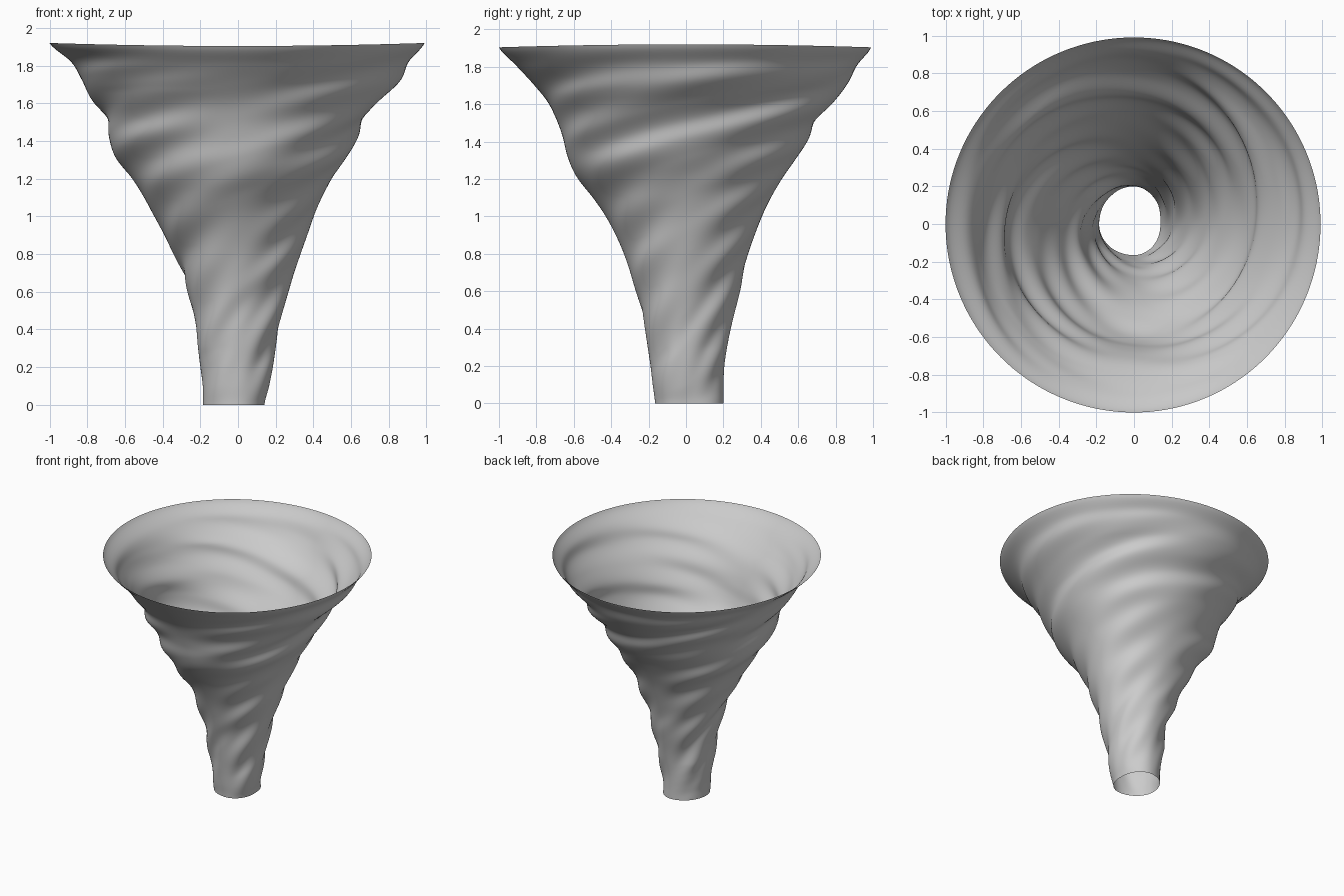
import bpy, bmesh, math

if "Cube" in bpy.data.objects:
    bpy.data.objects.remove(bpy.data.objects["Cube"])

# Funnel radius every 0.1 in height, at four directions: +x, +y, -x, -y
PROFILES = [
    [.14, .165, .185, .2, .212, .24, .27, .3, .335, .37,
     .405, .45, .505, .575, .635, .66, .75, .86, .905, .99],
    [.2, .2, .205, .22, .24, .265, .29, .305, .335, .37,
     .41, .46, .52, .59, .655, .69, .79, .865, .915, .99],
    [.185, .187, .2, .212, .22, .24, .27, .285, .345, .395,
     .45, .505, .57, .65, .682, .69, .775, .825, .885, 1.0],
    [.165, .178, .19, .205, .22, .235, .27, .3, .335, .38,
     .435, .505, .585, .63, .655, .69, .74, .82, .91, 1.0],
]
N = len(PROFILES[0])
# Smooth average funnel that the swirling ridges are added to
MEAN = [sum(p[i] for p in PROFILES) / 4 for i in range(N)]
for _ in range(2):
    MEAN = [MEAN[0]] + [(MEAN[i-1] + 2*MEAN[i] + MEAN[i+1]) / 4
                        for i in range(1, N - 1)] + [MEAN[-1]]
RIDGES = [[a - b for a, b in zip(p, MEAN)] for p in PROFILES]
TOP = 1.92
SEG, RINGS = 144, 130


def sample(vals, z):
    """Catmull-Rom lookup of a height table."""
    u = min(max(z / TOP, 0), 1) * (N - 1)
    i = min(int(u), N - 2)
    t = u - i
    a, b, c, d = (vals[min(max(i + k, 0), N - 1)] for k in (-1, 0, 1, 2))
    return b + .5*t*(c - a + t*(2*a - 5*b + 4*c - d + t*(3*(b - c) + d - a)))


def along_swirl(z, ang):
    """Height reached after following a ridge round by ang."""
    return 3.3 + (z - 3.3) * math.exp(-.09 * ang)


def radius(th, z):
    q = th / (math.pi / 2)
    k = int(q) % 4
    t = q - int(q)
    lo = along_swirl(z, -t * math.pi / 2)
    hi = along_swirl(z, (1 - t) * math.pi / 2)
    w = t * t * (3 - 2 * t)
    end = min(1, (TOP - z) / .25)
    # near both rims use the plain height so the openings keep their outline
    foot = min(1, z / .3)
    m = min(end, foot)
    lo, hi = z + (lo - z) * m, z + (hi - z) * m
    r = sample(MEAN, z) + (1 - w) * sample(RIDGES[k], lo) \
        + w * sample(RIDGES[(k + 1) % 4], hi)
    # finer twisted ripples between the four measured directions
    turn = math.log((3.3 - z) / 3.3) / -.09
    return r + .012 * m * math.sin(2 * th) ** 2 * math.sin(5 * (th - turn) + 1)


# Open twisted funnel shell
bm = bmesh.new()
rows = []
for j in range(RINGS + 1):
    row = []
    for i in range(SEG):
        th = 2 * math.pi * i / SEG
        z = TOP * j / RINGS
        r = radius(th, z)
        rim = .008 * (1 - math.cos(2 * th)) * (z / TOP) ** 8
        row.append(bm.verts.new((r * math.cos(th), r * math.sin(th), z - rim)))
    rows.append(row)
for a, b in zip(rows, rows[1:]):
    for i in range(SEG):
        n = (i + 1) % SEG
        bm.faces.new((a[i], a[n], b[n], b[i]))
for f in bm.faces:
    f.smooth = True
me = bpy.data.meshes.new("swirling_funnel")
bm.to_mesh(me)
bm.free()
bpy.context.collection.objects.link(bpy.data.objects.new("swirling_funnel", me))
